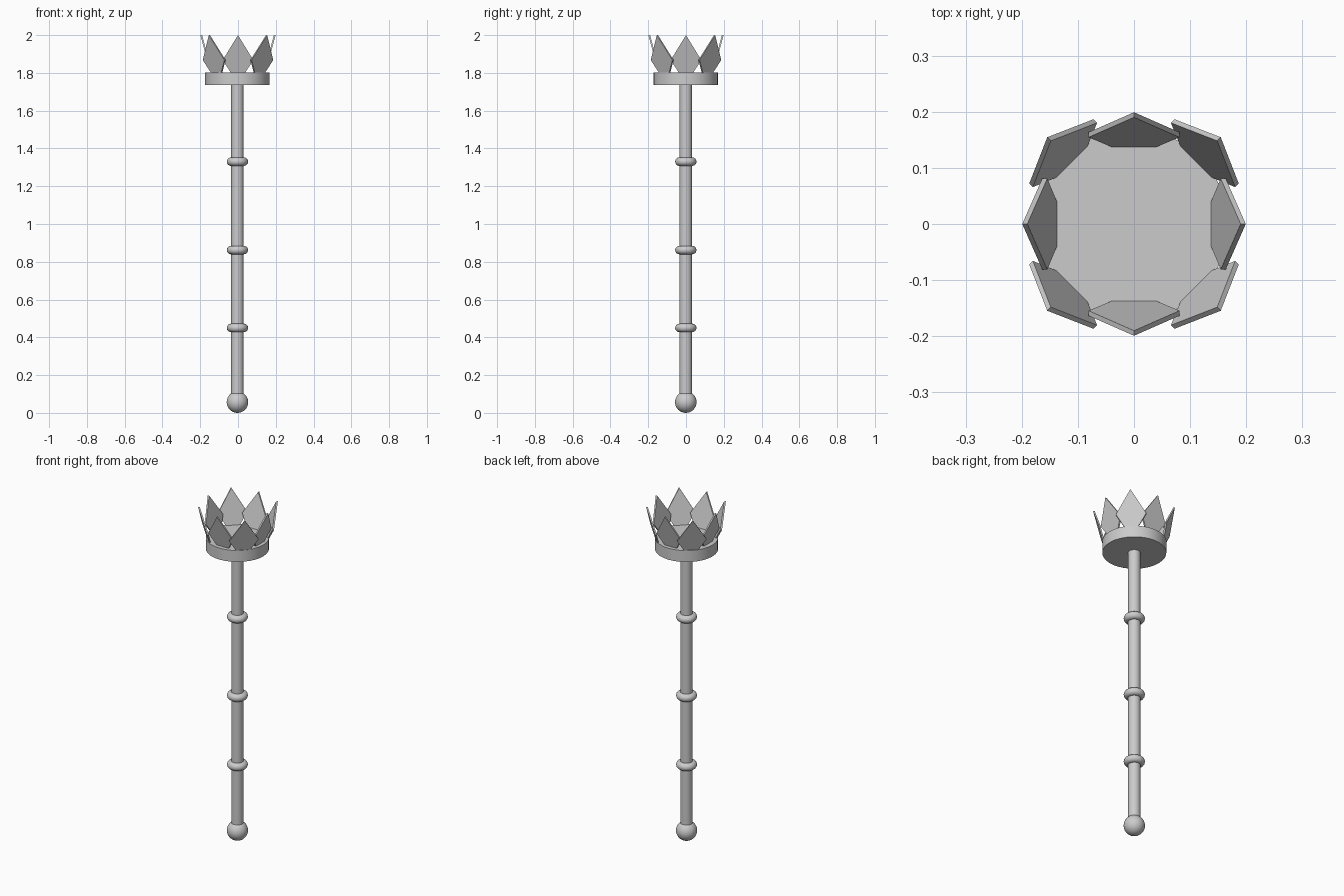
import bpy, bmesh, math
from mathutils import Matrix

if "Cube" in bpy.data.objects:
    bpy.data.objects.remove(bpy.data.objects["Cube"])

CX, CY = -0.003, -0.001   # axis of the turned parts


def smooth(obj, name):
    obj.name = name
    bpy.ops.object.shade_smooth_by_angle(angle=math.radians(35))


def cylinder(name, r, z0, z1):
    bpy.ops.mesh.primitive_cylinder_add(vertices=32, radius=r, depth=z1 - z0,
                                        location=(CX, CY, (z0 + z1) / 2))
    smooth(bpy.context.object, name)


# Shaft and crown base
cylinder("shaft", 0.033, 0.06, 1.75)
cylinder("crown_base", 0.171, 1.735, 1.803)

# Pommel ball
bpy.ops.mesh.primitive_uv_sphere_add(segments=32, ring_count=16, radius=0.057,
                                     location=(CX, CY, 0.057))
smooth(bpy.context.object, "pommel")

# Grip rings
for i, z in enumerate((0.45, 0.862, 1.33)):
    bpy.ops.mesh.primitive_torus_add(major_radius=0.034, minor_radius=0.0225,
                                     major_segments=40, minor_segments=16,
                                     location=(CX, CY, z))
    smooth(bpy.context.object, f"ring_{i + 1}")


# Crown petals: thin kites leaning outward, diagonal ones set further out
def petal(name, angle, offset):
    kite = [(0, 1.742), (0.081, 1.868), (0, 2.0), (-0.081, 1.868)]
    bm = bmesh.new()

    def layer(push):
        return [bm.verts.new((x, -(0.136 + 0.27 * (z - 1.805) + offset + push), z))
                for x, z in kite]

    inner, outer = layer(0), layer(0.009)
    bm.faces.new(inner)
    bm.faces.new(outer)
    for i in range(4):
        j = (i + 1) % 4
        bm.faces.new((inner[i], inner[j], outer[j], outer[i]))
    bmesh.ops.recalc_face_normals(bm, faces=bm.faces)
    bm.transform(Matrix.Rotation(angle, 4, 'Z'))
    mesh = bpy.data.meshes.new(name)
    bm.to_mesh(mesh)
    bm.free()
    bpy.context.collection.objects.link(bpy.data.objects.new(name, mesh))


for k in range(8):
    petal(f"petal_{k + 1}", k * math.pi / 4, 0.021 if k % 2 else 0.0015)
